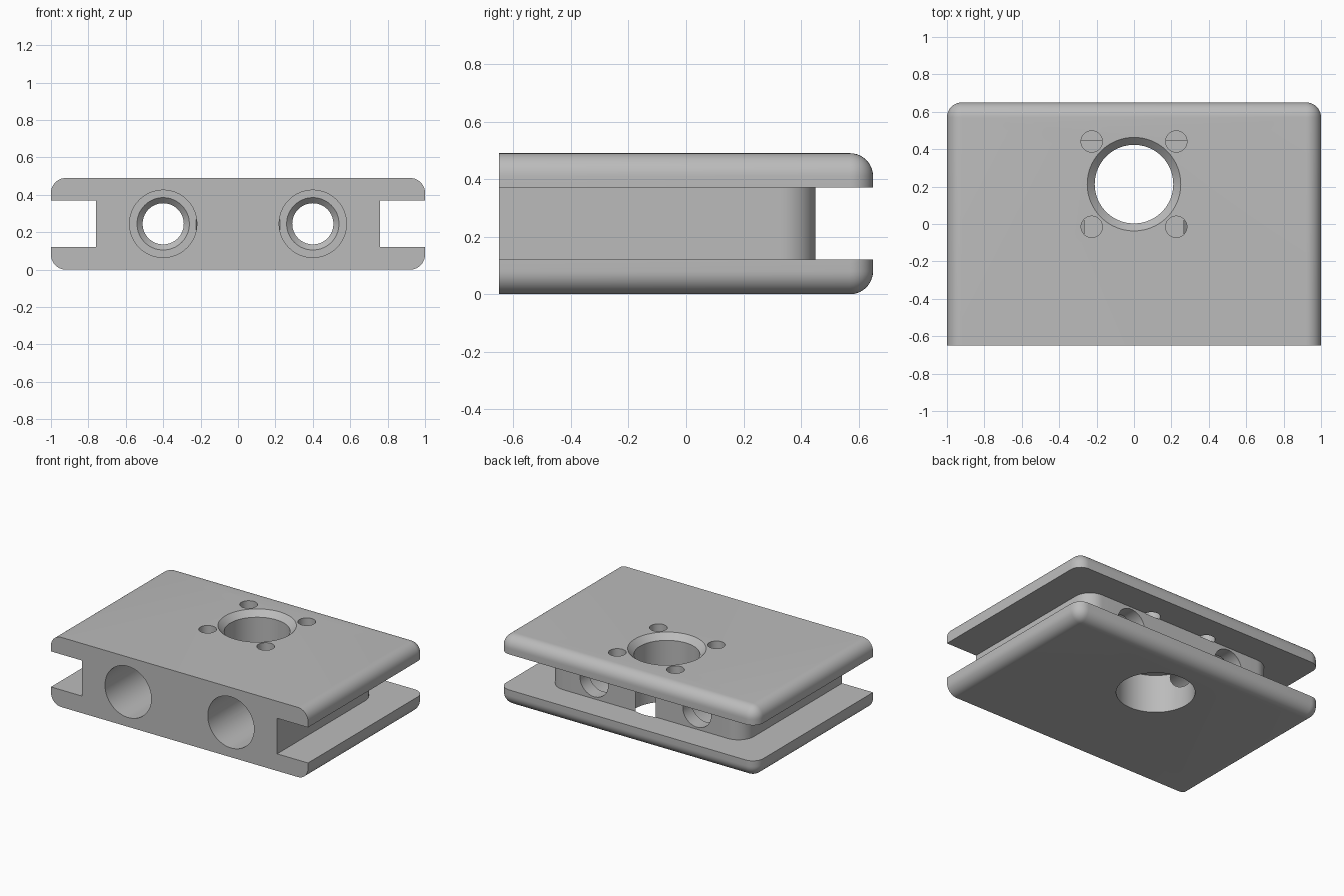
import bpy, bmesh
from math import cos, sin, pi
from mathutils import Matrix, Vector

cube = bpy.data.objects.get("Cube")
if cube:
    bpy.data.objects.remove(cube, do_unlink=True)

WIDTH, DEPTH, HEIGHT = 2.0, 1.3, 0.49
SLOT_LOW, SLOT_HIGH = 0.12, 0.37
WEB_X, WEB_BACK, WEB_R = 0.76, 0.45, 0.12

grey = bpy.data.materials.new("plain_grey")
grey.use_nodes = True
colour = (0.5, 0.5, 0.5, 1)
grey.diffuse_color = colour
grey.node_tree.nodes["Principled BSDF"].inputs["Base Color"].default_value = colour


def make_object(name, bm):
    bmesh.ops.recalc_face_normals(bm, faces=bm.faces)
    mesh = bpy.data.meshes.new(name)
    bm.to_mesh(mesh)
    bm.free()
    mesh.materials.append(grey)
    obj = bpy.data.objects.new(name, mesh)
    bpy.context.collection.objects.link(obj)
    return obj


def bore(name, profile, location, along_y=False, sides=64):
    """Solid of revolution from (radius, distance) pairs, along z or y."""
    bm = bmesh.new()
    rings = [[bm.verts.new((r * cos(2 * pi * i / sides), r * sin(2 * pi * i / sides), h))
              for i in range(sides)] for r, h in profile]
    for low, high in zip(rings, rings[1:]):
        for i in range(sides):
            j = (i + 1) % sides
            bm.faces.new((low[i], low[j], high[j], high[i]))
    bm.faces.new(rings[0][::-1])
    bm.faces.new(rings[-1])
    if along_y:
        bm.transform(Matrix.Rotation(-pi / 2, 4, "X"))
    bm.transform(Matrix.Translation(location))
    return make_object(name, bm)


# Block with every edge rounded except those around the flat front
bm = bmesh.new()
bmesh.ops.create_cube(bm, size=1)
bm.transform(Matrix.Translation((0, 0, HEIGHT / 2)) @ Matrix.Diagonal((WIDTH, DEPTH, HEIGHT, 1)))
edges = [e for e in bm.edges if any(v.co.y > 0 for v in e.verts)]
bmesh.ops.bevel(bm, geom=edges, offset=0.08, segments=10, profile=0.5, affect="EDGES")
body = make_object("grooved_block", bm)

# Groove running round the sides and back, leaving a round-cornered web
arc = [(WEB_X - WEB_R + WEB_R * cos(a), WEB_BACK - WEB_R + WEB_R * sin(a))
       for a in (pi / 2 * i / 12 for i in range(13))]
right_half = [(1.1, 0.8), (1.1, -0.8), (WEB_X, -0.8)] + arc
outline = right_half + [(-x, y) for x, y in reversed(right_half)]
bm = bmesh.new()
face = bm.faces.new([bm.verts.new((x, y, SLOT_LOW)) for x, y in outline])
grown = bmesh.ops.extrude_face_region(bm, geom=[face])
bmesh.ops.translate(bm, vec=Vector((0, 0, SLOT_HIGH - SLOT_LOW)),
                    verts=[v for v in grown["geom"] if isinstance(v, bmesh.types.BMVert)])
cutters = [make_object("groove_cutter", bm)]

# Main vertical bore, stepped inside and countersunk at the top
cutters.append(bore("main_bore_cutter",
                    [(0.25, -0.1), (0.25, 0.268), (0.21, 0.268), (0.21, 0.45),
                     (0.25, HEIGHT), (0.25, 0.6)], (0, 0.213, 0), sides=96))

# Two stepped bores from the front, and four blind screw holes on top
for side in (-1, 1):
    cutters.append(bore("front_bore_cutter",
                        [(0.18, -0.8), (0.18, 0.322), (0.14, 0.322), (0.11, 0.352), (0.11, 0.55)],
                        (side * 0.4, 0, 0.245), along_y=True))
    for y in (-0.015, 0.441):
        cutters.append(bore("screw_hole_cutter", [(0.057, 0.367), (0.057, 0.6)],
                            (side * 0.226, y, 0), sides=32))

bpy.ops.object.select_all(action="DESELECT")
body.select_set(True)
bpy.context.view_layer.objects.active = body
for cutter in cutters:
    cutter.hide_render = True
    mod = body.modifiers.new(cutter.name, "BOOLEAN")
    mod.operation = "DIFFERENCE"
    mod.solver = "EXACT"
    mod.object = cutter
    bpy.ops.object.modifier_apply(modifier=mod.name)
    bpy.data.objects.remove(cutter, do_unlink=True)

bpy.ops.object.shade_smooth_by_angle(angle=pi / 6)
